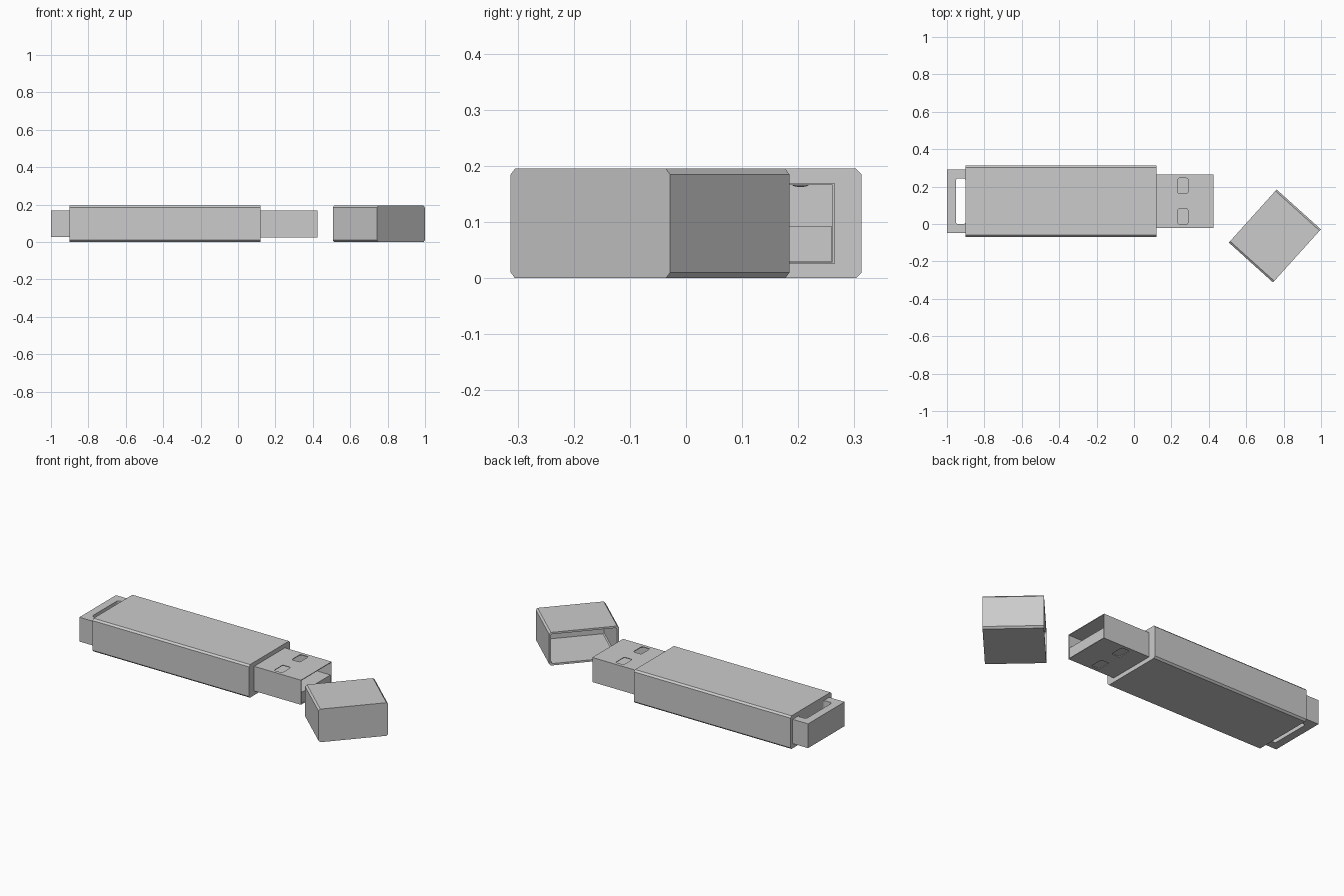
import bpy, bmesh, math
from mathutils import Matrix

if "Cube" in bpy.data.objects:
    bpy.data.objects.remove(bpy.data.objects["Cube"])

CY = 0.122   # centre line of the stick in y


def add_object(name, bm):
    bmesh.ops.recalc_face_normals(bm, faces=bm.faces)
    mesh = bpy.data.meshes.new(name)
    bm.to_mesh(mesh)
    bm.free()
    ob = bpy.data.objects.new(name, mesh)
    bpy.context.collection.objects.link(ob)
    return ob


def box(name, x0, x1, y0, y1, z0, z1, bevel=0, axis=0):
    """Box from limits; bevel cuts only the edges parallel to the axis."""
    bm = bmesh.new()
    bmesh.ops.create_cube(bm, size=1)
    bmesh.ops.scale(bm, vec=(x1 - x0, y1 - y0, z1 - z0), verts=bm.verts)
    bmesh.ops.translate(bm, vec=((x0 + x1) / 2, (y0 + y1) / 2, (z0 + z1) / 2), verts=bm.verts)
    if bevel:
        edges = [e for e in bm.edges
                 if abs((e.verts[0].co - e.verts[1].co).normalized()[axis]) > 0.9]
        bmesh.ops.bevel(bm, geom=edges, offset=bevel, segments=1 if axis == 0 else 3,
                        profile=0.5, affect='EDGES')
    return add_object(name, bm)


def cut(target, cutter):
    """Subtract the cutter, bake the result and remove the cutter."""
    mod = target.modifiers.new("cut", 'BOOLEAN')
    mod.operation = 'DIFFERENCE'
    mod.solver = 'EXACT'
    mod.object = cutter
    bpy.context.view_layer.objects.active = target
    bpy.ops.object.modifier_apply(modifier=mod.name)
    bpy.data.objects.remove(cutter, do_unlink=True)


# Main casing with chamfered long edges
box("casing", -0.9, 0.12, CY - 0.191, CY + 0.191, 0, 0.195, bevel=0.01)

# Lanyard loop at the back end
loop = box("lanyard_loop", -1.0, -0.89, CY - 0.17, CY + 0.17, 0.027, 0.17)
cut(loop, box("slot", -0.953, -0.9, CY - 0.122, CY + 0.122, -0.1, 0.3, bevel=0.012, axis=2))

# Metal connector sleeve, open at the front, with latch holes top and bottom
sleeve = box("connector_sleeve", 0.11, 0.425, CY - 0.143, CY + 0.143, 0.025, 0.17)
cut(sleeve, box("hollow", 0.115, 0.5, CY - 0.139, CY + 0.139, 0.029, 0.166))
for side in (-1, 1):
    y = CY + side * 0.082
    cut(sleeve, box("hole", 0.235, 0.288, y - 0.041, y + 0.041, 0, 0.3, bevel=0.008, axis=2))

# Contact block in the lower half of the sleeve
box("contact_block", 0.113, 0.42, CY - 0.1385, CY + 0.1385, 0.0295, 0.092)

# Small pressed spring bumps behind the upper latch holes
for side, label in ((-1, "right"), (1, "left")):
    bm = bmesh.new()
    bmesh.ops.create_uvsphere(bm, u_segments=12, v_segments=6, radius=1)
    bmesh.ops.scale(bm, vec=(0.015, 0.015, 0.0035), verts=bm.verts)
    bmesh.ops.translate(bm, vec=(0.19, CY + side * 0.082, 0.166), verts=bm.verts)
    add_object("spring_bump_" + label, bm)

# Loose cap lying at an angle, opening towards the stick
cap = box("cap", -0.159, 0.159, -0.191, 0.191, 0, 0.195, bevel=0.01)
cut(cap, box("cavity", -0.3, 0.147, -0.18, 0.18, 0.011, 0.184, bevel=0.006))
cap.data.transform(Matrix.Translation((0.753, -0.064, 0)) @ Matrix.Rotation(math.radians(-42), 4, 'Z'))
